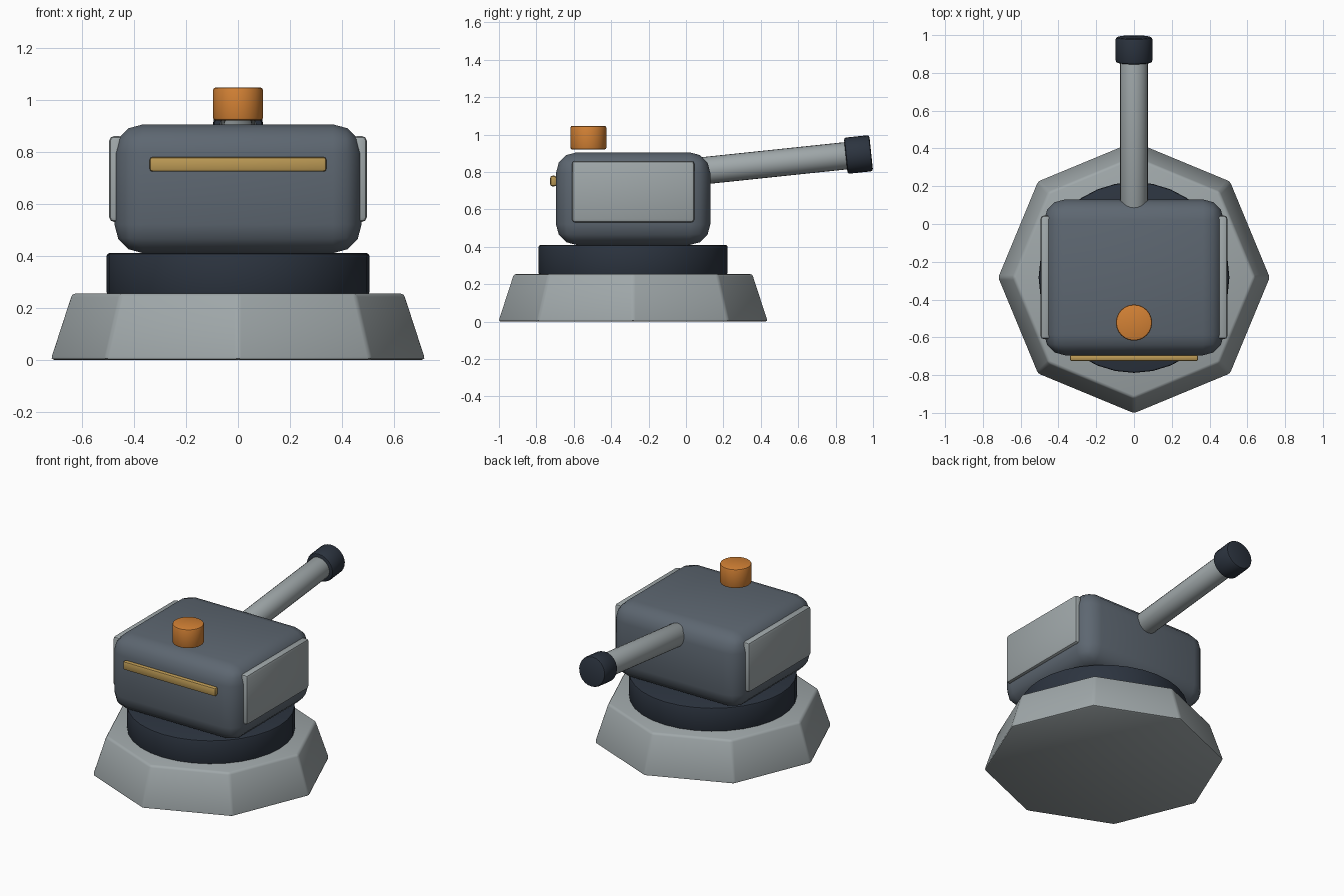
import bpy
import math
from mathutils import Vector

if "Cube" in bpy.data.objects:
    bpy.data.objects.remove(bpy.data.objects["Cube"])

CY = -0.283  # turret axis in y


def material(name, rgb):
    m = bpy.data.materials.new(name)
    m.diffuse_color = (*rgb, 1)
    m.use_nodes = True
    m.node_tree.nodes["Principled BSDF"].inputs["Base Color"].default_value = m.diffuse_color
    return m


light_grey = material("light grey", (0.35, 0.39, 0.40))
slate = material("slate", (0.11, 0.135, 0.165))
navy = material("dark navy", (0.025, 0.034, 0.05))
orange = material("orange", (0.65, 0.22, 0.035))
gold = material("gold", (0.50, 0.32, 0.09))


def finish(ob, name, mat, bevel, segments, smooth=True):
    ob.name = name
    ob.data.materials.append(mat)
    mod = ob.modifiers.new("bevel", 'BEVEL')
    mod.width = bevel
    mod.segments = segments
    mod.limit_method = 'ANGLE'
    mod.angle_limit = math.radians(40)
    bpy.ops.object.modifier_apply(modifier=mod.name)
    if smooth:
        bpy.ops.object.shade_smooth_by_angle(angle=math.radians(35))
    return ob


def box(name, lo, hi, mat, bevel, segments=2):
    lo, hi = Vector(lo), Vector(hi)
    bpy.ops.mesh.primitive_cube_add(size=1, location=(lo + hi) / 2)
    ob = bpy.context.object
    ob.scale = hi - lo
    bpy.ops.object.transform_apply(location=False, rotation=False, scale=True)
    return finish(ob, name, mat, bevel, segments)


def rod(name, start, end, radius, mat, sides=24, bevel=0.01, top=None):
    start, end = Vector(start), Vector(end)
    axis = end - start
    bpy.ops.mesh.primitive_cone_add(
        vertices=sides, radius1=radius, radius2=radius if top is None else top,
        depth=axis.length, location=(start + end) / 2,
        rotation=axis.to_track_quat('Z', 'Y').to_euler())
    return finish(bpy.context.object, name, mat, bevel, 2)


# Octagonal pedestal and round turntable
rod("pedestal", (0, CY, 0), (0, CY, 0.255), 0.723, light_grey,
    sides=8, bevel=0.014, top=0.64)
rod("turntable", (0, CY, 0.25), (0, CY, 0.41), 0.505, navy, sides=32)

# Rounded turret body with armour plates on both sides
box("turret_body", (-0.475, -0.695, 0.41), (0.475, 0.13, 0.905), slate, 0.11, 3)
for side, label in ((-1, "left"), (1, "right")):
    xs = sorted((side * 0.44, side * 0.495))
    box(label + "_side_plate", (xs[0], -0.61, 0.53), (xs[1], 0.045, 0.86),
        light_grey, 0.018)

# Strip along the front
box("front_strip", (-0.34, -0.726, 0.723), (0.34, -0.692, 0.78), gold, 0.012)

# Beacon hovering just above the roof
rod("beacon", (0, -0.522, 0.92), (0, -0.522, 1.047), 0.096, orange)


# Raised barrel and muzzle along one tilted axis
def along(y):
    return (0, y, 0.797 + 0.105 * y)


rod("barrel", along(0.0), along(0.90), 0.073, light_grey)
rod("muzzle", along(0.854), along(0.99), 0.097, navy, bevel=0.012)
